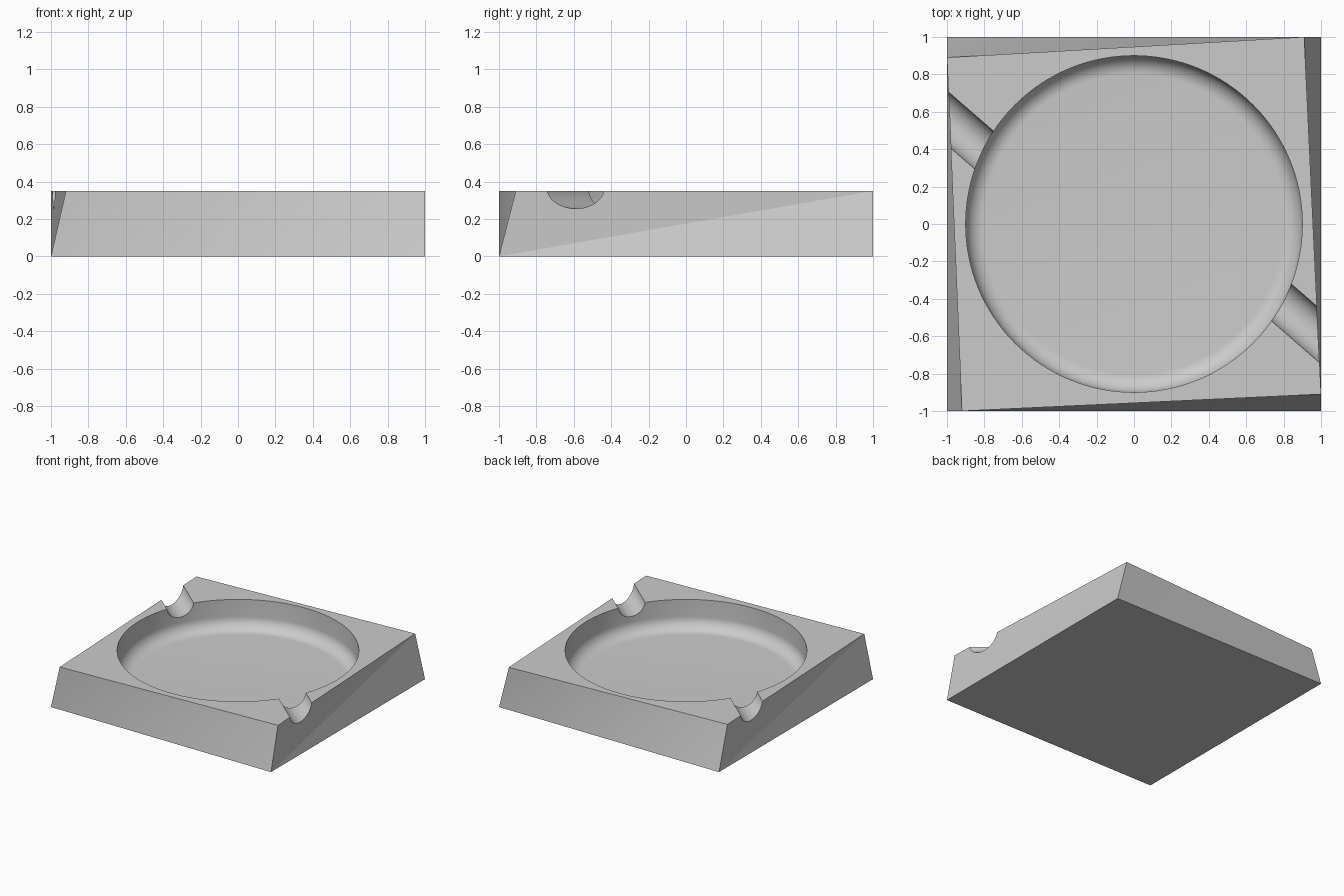
import bpy, bmesh, math
from mathutils import Vector, Matrix

cube = bpy.data.objects.get("Cube")
if cube:
    bpy.data.objects.remove(cube, do_unlink=True)

HEIGHT = 0.35
grey = bpy.data.materials.new("plain grey")
grey.use_nodes = True
grey.diffuse_color = (0.6, 0.6, 0.6, 1)
grey.node_tree.nodes["Principled BSDF"].inputs["Base Color"].default_value = (0.6, 0.6, 0.6, 1)


def make_object(name, bm):
    bmesh.ops.recalc_face_normals(bm, faces=bm.faces[:])
    mesh = bpy.data.meshes.new(name)
    bm.to_mesh(mesh)
    bm.free()
    mesh.materials.append(grey)
    obj = bpy.data.objects.new(name, mesh)
    bpy.context.collection.objects.link(obj)
    return obj


# Square body whose top is slightly twisted; each side folds along a diagonal
bm = bmesh.new()
bottom = [bm.verts.new((x, y, 0)) for x, y in ((-1, -1), (1, -1), (1, 1), (-1, 1))]
top = [bm.verts.new((x, y, HEIGHT)) for x, y in ((-0.92, -1), (1, -0.91), (0.91, 1), (-1, 0.89))]
bm.faces.new(bottom[::-1])
bm.faces.new(top)
for i in range(4):
    j = (i + 1) % 4
    bm.faces.new((bottom[i], bottom[j], top[j]))
    bm.faces.new((bottom[i], top[j], top[i]))
body = make_object("tray_body", bm)

# Round bowl cutter with a filleted floor
RADIUS, FLOOR, FILLET, STEPS = 0.9, 0.11, 0.1, 12
profile = [(0, FLOOR)]
for k in range(STEPS + 1):
    a = math.pi / 2 * k / STEPS
    profile.append((RADIUS - FILLET + FILLET * math.sin(a), FLOOR + FILLET * (1 - math.cos(a))))
profile += [(RADIUS, 0.6), (0, 0.6)]
bm = bmesh.new()
verts = [bm.verts.new((r, 0, z)) for r, z in profile]
edges = [bm.edges.new(pair) for pair in zip(verts, verts[1:])]
bmesh.ops.spin(bm, geom=verts + edges, cent=(0, 0, 0), axis=(0, 0, 1),
               angle=math.tau, steps=128, use_duplicate=False)
bmesh.ops.remove_doubles(bm, verts=bm.verts[:], dist=0.0001)
cutters = [make_object("bowl_cutter", bm)]

# Two slanted half-round rests in the rim
along = Vector((0.755, -0.656, 0))
turn = along.to_track_quat("Z", "Y").to_matrix().to_4x4()
for side, centre in (("left", (0.9, -0.517, 0.366)), ("right", (-0.9, 0.481, 0.366))):
    bm = bmesh.new()
    bmesh.ops.create_cone(bm, cap_ends=True, segments=64, radius1=0.111, radius2=0.111,
                          depth=0.7, matrix=Matrix.Translation(centre) @ turn)
    cutters.append(make_object(side + "_rest_cutter", bm))

# Cut the bowl and rests, then bake the result
bpy.ops.object.select_all(action="DESELECT")
body.select_set(True)
bpy.context.view_layer.objects.active = body
for cutter in cutters:
    mod = body.modifiers.new(cutter.name, "BOOLEAN")
    mod.operation = "DIFFERENCE"
    mod.solver = "EXACT"
    mod.object = cutter
    bpy.ops.object.modifier_apply(modifier=mod.name)
    bpy.data.objects.remove(cutter, do_unlink=True)

# Smooth curves, with crisp facets on the notched sides
bpy.ops.object.shade_smooth_by_angle(angle=math.radians(20))
for face in body.data.polygons:
    if abs(face.normal.x) > 0.9 and abs(face.center.x) > 0.92:
        face.use_smooth = False
